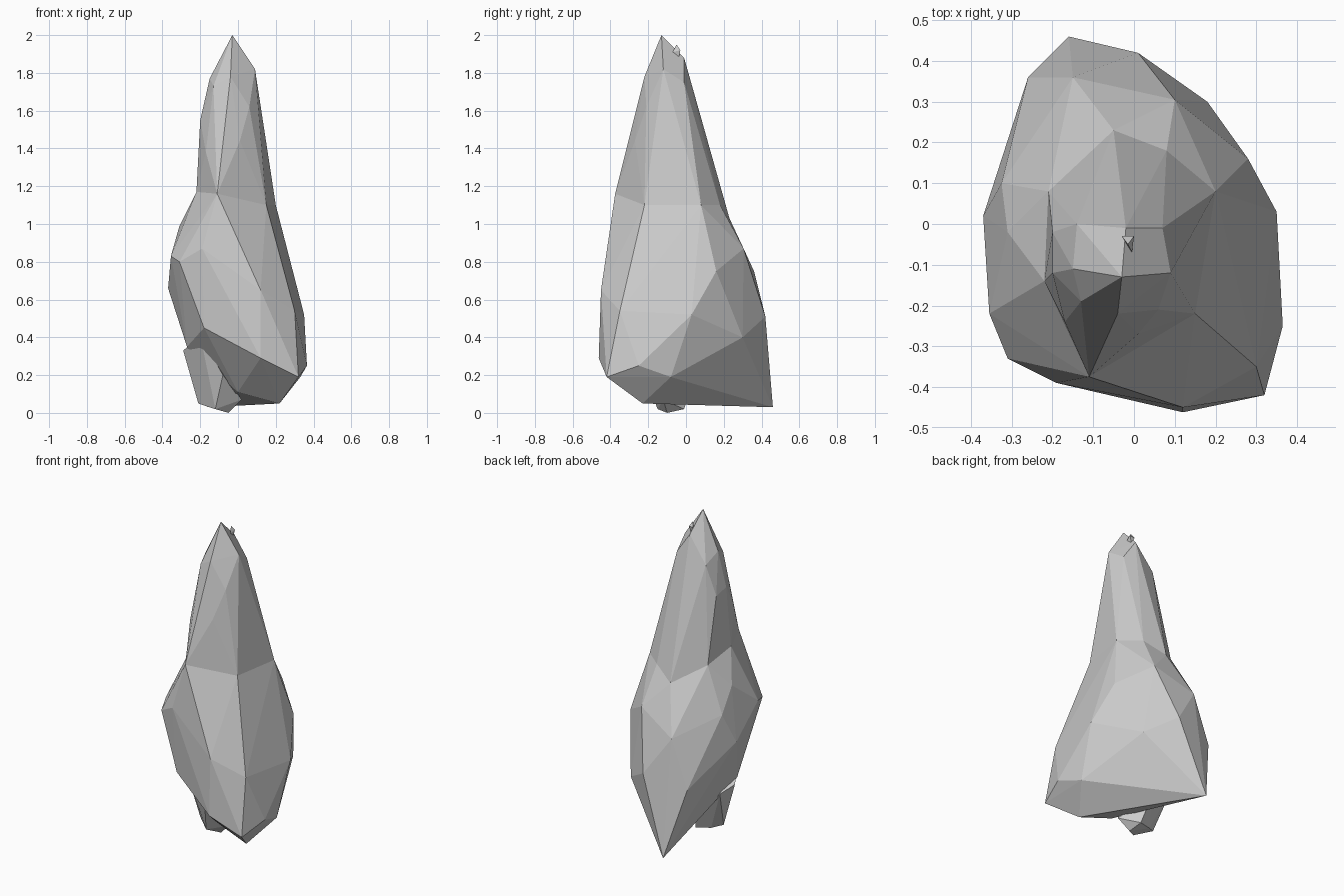
import bpy, bmesh


def faceted_chunk(name, points):
    """Flat-faced rock chunk wrapped around a handful of corner points."""
    bm = bmesh.new()
    for p in points:
        bm.verts.new(p)
    bmesh.ops.convex_hull(bm, input=bm.verts[:])
    loose = [v for v in bm.verts if not v.link_faces]
    bmesh.ops.delete(bm, geom=loose, context='VERTS')
    bmesh.ops.recalc_face_normals(bm, faces=bm.faces[:])
    mesh = bpy.data.meshes.new(name)
    bm.to_mesh(mesh)
    bm.free()
    ob = bpy.data.objects.new(name, mesh)
    bpy.context.collection.objects.link(ob)
    return ob


# waist ring shared by the lower body and the spire
waist = [(.15, -.22, 1.10), (.20, .08, 1.10), (.08, .18, 1.10), (-.05, .23, 1.03),
         (-.21, .08, 1.13), (-.22, -.14, 1.17), (-.11, -.375, 1.16)]

# broad lower body: underside, bottom rim, belly, shoulders
underside = [(.22, -.23, .05), (.0, -.20, .11), (.03, .18, .08)]
rim = [(.12, -.462, .29), (.32, -.42, .19), (.365, -.25, .25), (.33, -.08, .19),
       (.17, .11, .17), (-.16, .46, .03), (-.27, -.13, .35), (-.18, -.36, .45)]
belly = [(.12, -.45, .65), (.30, -.35, .54), (.35, .03, .52), (.18, .30, .40),
         (.01, .42, .51), (-.26, .36, .45), (-.37, .02, .66)]
shoulders = [(-.02, -.40, .81), (-.19, -.39, .87), (-.31, -.33, .80), (-.355, -.22, .83),
             (-.31, -.02, .99), (-.325, .10, .85), (.10, .305, .87), (.28, .16, .75),
             (-.15, .36, .75)]
faceted_chunk("rock_body", underside + rim + belly + shoulders + waist)

# tapering spire, rooted inside the body
spire = [(.01, -.27, 1.44), (.13, -.10, 1.47), (-.02, .12, 1.40), (-.20, -.02, 1.53),
         (-.20, -.12, 1.55), (-.17, -.24, 1.38), (.06, -.21, 1.62)]
tip = [(-.03, -.13, 2.0), (.09, -.12, 1.82), (.07, -.01, 1.75), (-.02, -.01, 1.88),
       (-.14, .0, 1.72), (-.15, -.11, 1.77), (-.13, -.19, 1.73), (-.04, -.22, 1.78)]
root = [(.1, -.1, .9), (-.1, -.1, .9)]
faceted_chunk("rock_spire", root + waist + spire + tip)

# small knob hanging under the front left overhang
knob = [(-.12, -.15, .02), (-.05, -.10, .0), (-.06, -.01, .02), (-.15, -.04, .03),
        (-.21, -.08, .05), (.02, -.12, .07), (-.29, -.08, .33), (-.20, -.24, .41),
        (-.08, -.22, .20), (-.10, .05, .20), (-.26, .03, .30)]
faceted_chunk("rock_knob", knob)

# tiny splinter beside the tip
faceted_chunk("tip_splinter", [(-.03, -.03, 1.92), (0, -.03, 1.92), (-.005, -.07, 1.91),
                               (-.015, -.05, 1.95), (-.01, -.04, 1.87)])
